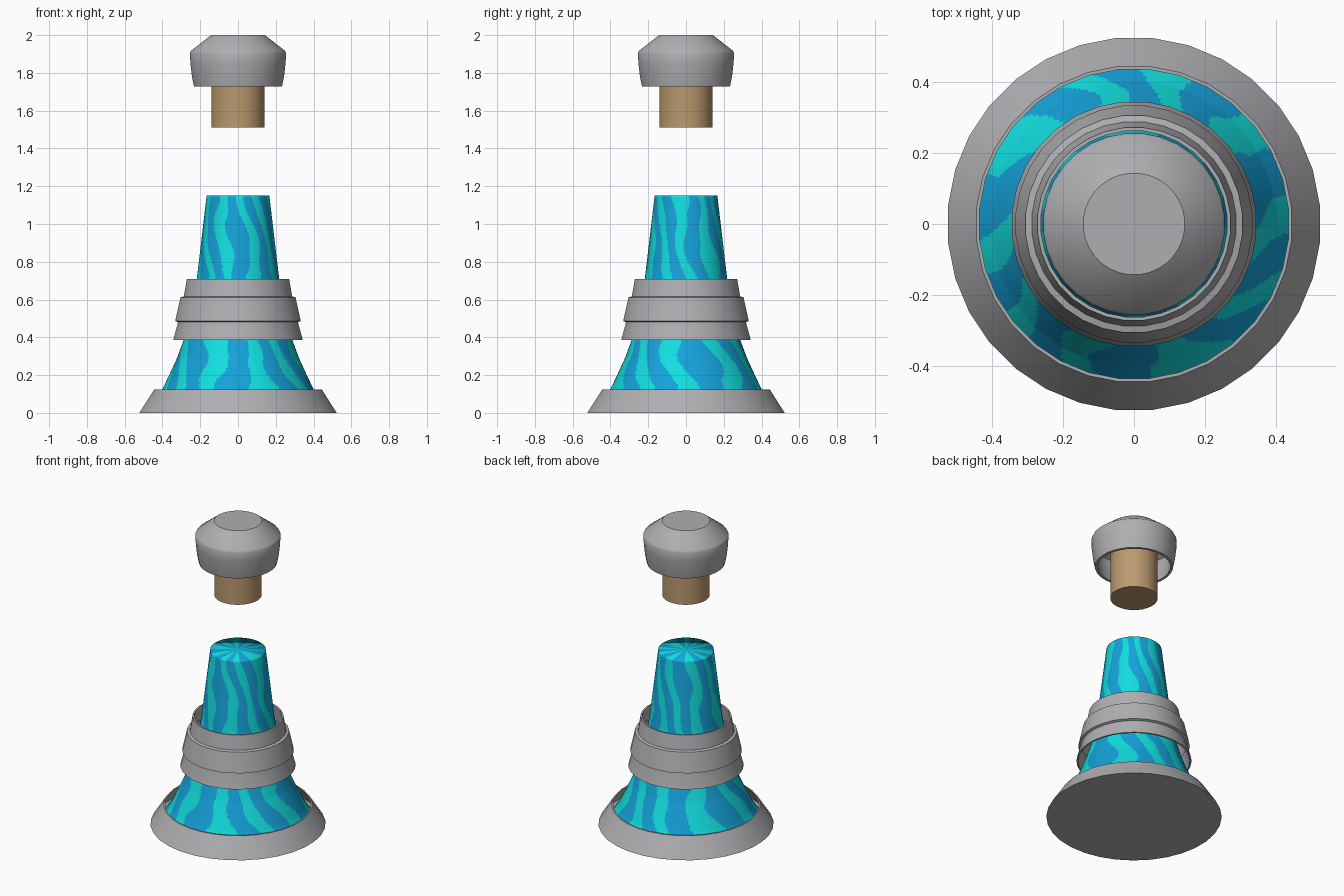
import bpy, math
from math import sin, cos, pi

if "Cube" in bpy.data.objects:
    bpy.data.objects.remove(bpy.data.objects["Cube"])


def material(name, rgb):
    m = bpy.data.materials.new(name)
    m.diffuse_color = (*rgb, 1)
    m.use_nodes = True
    m.node_tree.nodes["Principled BSDF"].inputs["Base Color"].default_value = m.diffuse_color
    return m


GREY = material("grey metal", (0.43, 0.43, 0.45))
CORK = material("cork brown", (0.50, 0.32, 0.16))
BLUE = material("liquid blue", (0.007, 0.36, 0.70))
CYAN = material("liquid cyan", (0.006, 0.73, 0.73))


def lathe(name, profile, mats, sides=32, closed=False, angle=30, rule=None):
    """Revolve (radius, z) points round z; radius 0 becomes a single pole vertex."""
    verts, rings, faces = [], [], []
    for r, z in profile:
        n = 1 if r == 0 else sides
        rings.append([len(verts) + i for i in range(n)])
        for i in range(n):
            a = 2 * pi * (i + 0.5) / sides
            verts.append((r * cos(a), r * sin(a), z))
    pairs = list(zip(rings, rings[1:]))
    if closed:
        pairs.append((rings[-1], rings[0]))
    for lo, hi in pairs:
        for i in range(sides):
            j = (i + 1) % sides
            if len(lo) == 1:
                faces.append((lo[0], hi[j], hi[i]))
            elif len(hi) == 1:
                faces.append((lo[i], lo[j], hi[0]))
            else:
                faces.append((lo[i], lo[j], hi[j], hi[i]))
    me = bpy.data.meshes.new(name)
    me.from_pydata(verts, [], faces)
    for m in mats:
        me.materials.append(m)
    ob = bpy.data.objects.new(name, me)
    bpy.context.collection.objects.link(ob)
    if rule:
        for p in me.polygons:
            p.material_index = rule(p.center)
    bpy.ops.object.select_all(action='DESELECT')
    ob.select_set(True)
    bpy.context.view_layer.objects.active = ob
    bpy.ops.object.shade_smooth_by_angle(angle=math.radians(angle))
    return ob


# Hollow base dish
lathe("base", [(0, 0), (0.525, 0), (0.445, 0.125), (0.436, 0.125),
               (0.495, 0.025), (0, 0.025)], [GREY])

# Stepped collar around the middle, thin walled
lathe("collar", [(0.345, 0.385), (0.322, 0.468), (0.320, 0.480), (0.334, 0.486),
                 (0.306, 0.612), (0.288, 0.617), (0.272, 0.71), (0.262, 0.71),
                 (0.276, 0.608), (0.296, 0.603), (0.320, 0.492), (0.309, 0.485),
                 (0.311, 0.465), (0.335, 0.385)], [GREY], closed=True)

# Hollow cap
lathe("cap", [(0, 1.94), (0.135, 1.94), (0.235, 1.88), (0.235, 1.84), (0.217, 1.727),
              (0.234, 1.727), (0.245, 1.78), (0.253, 1.85), (0.256, 1.905),
              (0.25, 1.917), (0.143, 2.0), (0, 2.0)], [GREY])

# Cork plug under the cap
lathe("cork", [(0, 1.51), (0.142, 1.51), (0.142, 1.94), (0, 1.94)], [CORK])

# Flared bottle, resampled finely so the swirls can follow its faces
outline = [(0.462, 0.027), (0.40, 0.125), (0.36, 0.21), (0.323, 0.29), (0.29, 0.38),
           (0.263, 0.47), (0.24, 0.58), (0.218, 0.71), (0.166, 1.15)]
fine = []
for (r0, z0), (r1, z1) in zip(outline, outline[1:]):
    n = max(1, round((z1 - z0) / 0.009))
    fine += [(r0 + (r1 - r0) * k / n, z0 + (z1 - z0) * k / n) for k in range(n)]
fine += [outline[-1], (0, 1.15)]


def swirl(c):
    """Wavy diagonal bands of cyan on blue."""
    t, z = math.atan2(c.y, c.x), c.z
    wobble = 1.1 * sin(3 * t + 9 * z) + 0.8 * sin(2 * t - 13 * z) + 0.3 * sin(5 * t + 31 * z)
    return 1 if sin(10 * t + 9 * z + wobble) > 0.15 else 0


lathe("bottle", fine, [BLUE, CYAN], sides=256, angle=180, rule=swirl)
